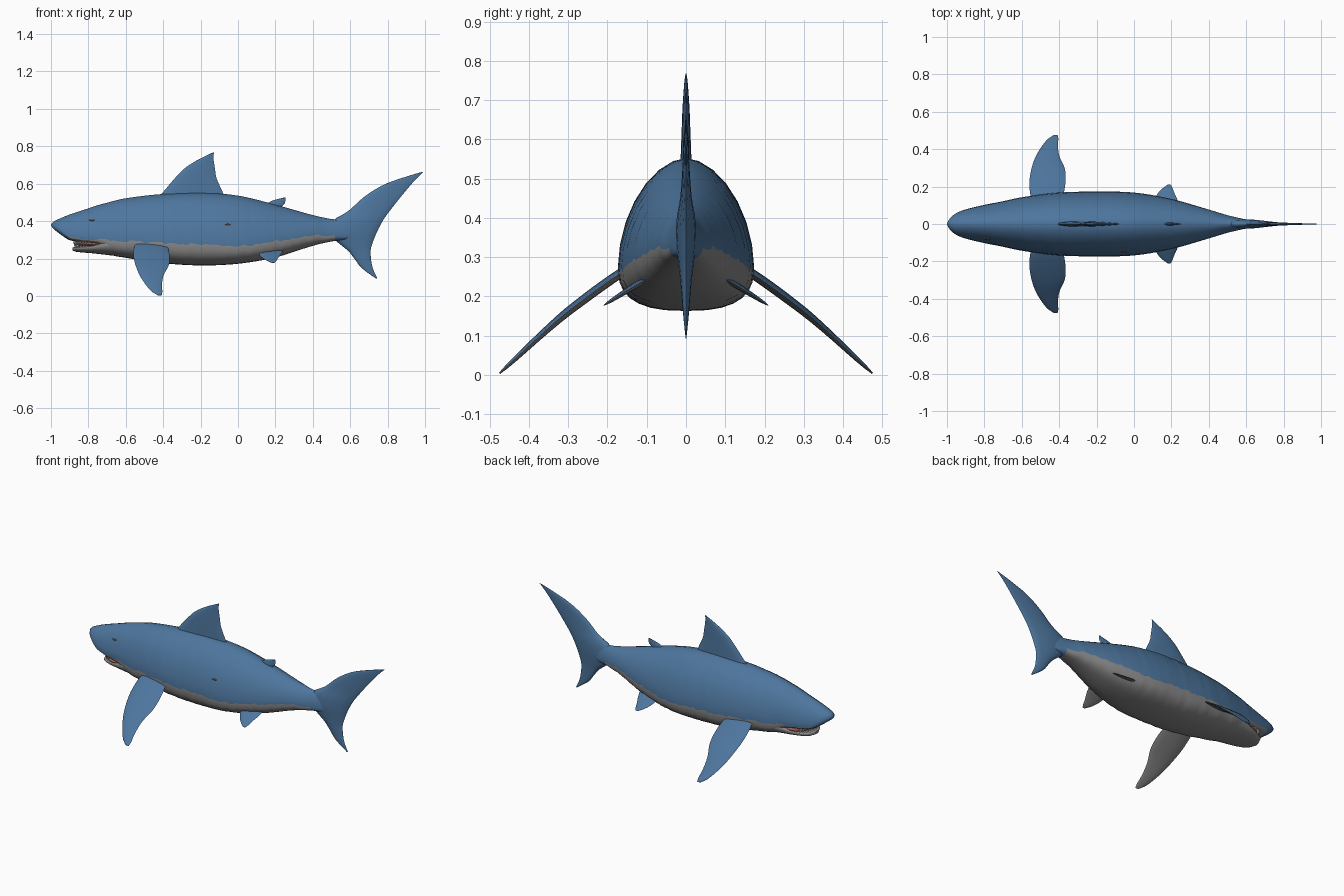
import bpy, bmesh, math, random
from mathutils import Vector

if "Cube" in bpy.data.objects:
    bpy.data.objects.remove(bpy.data.objects["Cube"])

random.seed(4)


def material(name, rgb):
    m = bpy.data.materials.new(name)
    m.diffuse_color = (*rgb, 1)
    m.use_nodes = True
    m.node_tree.nodes["Principled BSDF"].inputs["Base Color"].default_value = m.diffuse_color
    return m


BLUE = material("back_blue", (0.075, 0.18, 0.34))
GREY = material("belly_grey", (0.25, 0.25, 0.255))
RED = material("gum_red", (0.33, 0.11, 0.07))
WHITE = material("tooth_white", (0.8, 0.8, 0.76))


def interp(rows, s):
    """Smooth interpolation of table rows keyed by their first column."""
    n = len(rows)
    i = 0
    while i < n - 2 and s > rows[i + 1][0]:
        i += 1
    a, b = rows[i], rows[i + 1]
    p, q = rows[max(i - 1, 0)], rows[min(i + 2, n - 1)]
    h = b[0] - a[0]
    t = min(max((s - a[0]) / h, 0), 1)
    out = []
    for c in range(1, len(a)):
        m0 = (b[c] - p[c]) / (b[0] - p[0]) * h
        m1 = (q[c] - a[c]) / (q[0] - a[0]) * h
        out.append((2*t**3 - 3*t*t + 1) * a[c] + (t**3 - 2*t*t + t) * m0
                   + (3*t*t - 2*t**3) * b[c] + (t**3 - t*t) * m1)
    return out


def loft(name, rings, mats, rule=None, angle=50):
    """Skin closed rings and cap both ends."""
    bm = bmesh.new()
    vs = [[bm.verts.new(p) for p in r] for r in rings]
    n = len(rings[0])
    for a, b in zip(vs, vs[1:]):
        for k in range(n):
            bm.faces.new((a[k], a[(k + 1) % n], b[(k + 1) % n], b[k]))
    bm.faces.new(vs[0])
    bm.faces.new(vs[-1])
    # paint ring segments by position before any reordering
    bmesh.ops.recalc_face_normals(bm, faces=bm.faces)
    bm.normal_update()
    for i, f in enumerate(bm.faces):
        f.smooth = True
        if rule:
            f.material_index = rule(f, i % n)
    me = bpy.data.meshes.new(name)
    bm.to_mesh(me)
    bm.free()
    for m in mats:
        me.materials.append(m)
    ob = bpy.data.objects.new(name, me)
    bpy.context.collection.objects.link(ob)
    bpy.ops.object.select_all(action='DESELECT')
    ob.select_set(True)
    bpy.context.view_layer.objects.active = ob
    bpy.ops.object.shade_smooth_by_angle(angle=math.radians(angle))
    return ob


SIDES = 28


def egg_ring(x, top, bottom, waist, w, up=1.8, low=2.6):
    """Egg section, widest at the waist height."""
    pts = []
    for k in range(SIDES):
        a = 2 * math.pi * k / SIDES
        c, s = math.cos(a), math.sin(a)
        e, h = (up, top - waist) if s >= 0 else (low, waist - bottom)
        pts.append((x, w * math.copysign(abs(c) ** (2 / e), c),
                    waist + h * math.copysign(abs(s) ** (2 / e), s)))
    return pts


# Body: x, top, bottom, waist (colour border), half width
BODY = [(-1.0, .383, .375, .379, .004), (-.985, .398, .357, .372, .03),
        (-.95, .415, .330, .350, .058), (-.9, .435, .298, .318, .078),
        (-.8, .468, .284, .304, .102), (-.76, .482, .278, .303, .11),
        (-.69, .501, .224, .298, .124), (-.6, .522, .204, .293, .143),
        (-.4, .545, .175, .283, .168), (-.2, .552, .163, .274, .173),
        (0, .536, .172, .268, .168), (.2, .488, .206, .292, .134),
        (.4, .432, .268, .322, .077), (.5, .411, .291, .325, .047),
        (.58, .405, .30, .322, .028), (.66, .38, .31, .34, .006)]
rings = []
for i in range(85):
    u = i / 84
    x = -1 + 1.66 * (u * .8 + u * u * .2)
    top, bottom, waist, w = interp(BODY, x)
    if -.85 < x < .5:
        waist += random.uniform(-.007, .007)
    rings.append(egg_ring(x, top, bottom, waist, w))


def belly_rule(f, k):
    x = f.calc_center_median().x
    return 1 if k >= SIDES // 2 and -.91 < x < .53 else 0


loft("body", rings, [BLUE, GREY], belly_rule)

# Lower jaw
JAW = [(-.885, .258, .243, .252, .02), (-.875, .263, .238, .256, .05),
       (-.84, .266, .233, .258, .077), (-.78, .272, .228, .264, .099),
       (-.70, .290, .219, .28, .119), (-.6, .285, .208, .28, .135)]
loft("lower_jaw", [egg_ring(x, *interp(JAW, x), 2.6, 2.4) for x in
                   [-.885 + .285 * i / 16 for i in range(17)]], [GREY])


def ellipsoid(name, loc, scale, mat):
    bpy.ops.mesh.primitive_uv_sphere_add(segments=16, ring_count=8, location=loc)
    ob = bpy.context.object
    ob.name = name
    ob.scale = scale
    ob.data.materials.append(mat)
    bpy.ops.object.shade_smooth()


# Mouth lining and two rows of teeth
ellipsoid("mouth_lining", (-.775, 0, .276), (.085, .103, .019), RED)


def tooth_row(name, z, length, cx, rx, ry, count):
    bm = bmesh.new()
    for i in range(count):
        a = math.radians(-85 + 170 * i / (count - 1))
        x, y = cx - rx * math.cos(a), ry * math.sin(a)
        base = [bm.verts.new((x + .007 * math.cos(b), y + .007 * math.sin(b), z))
                for b in (0, math.pi / 2, math.pi, 1.5 * math.pi)]
        tip = bm.verts.new((x, y, z + length))
        bm.faces.new(base)
        for k in range(4):
            bm.faces.new((base[k], base[(k + 1) % 4], tip))
    bmesh.ops.recalc_face_normals(bm, faces=bm.faces)
    me = bpy.data.meshes.new(name)
    bm.to_mesh(me)
    bm.free()
    me.materials.append(WHITE)
    bpy.context.collection.objects.link(bpy.data.objects.new(name, me))


tooth_row("upper_teeth", .291, -.025, -.79, .085, .085, 17)
tooth_row("lower_teeth", .260, .018, -.785, .083, .083, 15)

# Small reddish marks on one flank
for x, z in ((-.78, .405), (-.055, .382), (.595, .382)):
    top, bottom, waist, w = interp(BODY, x)
    y = w * (1 - min(1, (z - waist) / (top - waist)) ** 1.8) ** (1 / 1.8)
    ellipsoid("flank_mark", (x, -y, z), (.016, .004, .004), RED)


def fin(name, rows, place, mats=(BLUE,), rule=None, steps=18):
    """Rows: span position, leading x, trailing x, half thickness."""
    s0, s1 = rows[0][0], rows[-1][0]
    rings = []
    for i in range(steps + 1):
        s = s0 + (s1 - s0) * i / steps
        lead, trail, th = interp(rows, s)
        ring = []
        for k in range(14):
            a = 2 * math.pi * k / 14
            u = (1 - math.cos(a)) / 2
            ring.append(place(s, lead + (trail - lead) * u,
                              th * math.sin(a) * (1.25 - .6 * u)))
        rings.append(ring)
    loft(name, rings, mats, rule, 75)


def upright(s, x, off):
    return (x, off, s)


fin("dorsal_fin", [(.49, -.46, -.06, .017), (.55, -.405, -.08, .014),
                   (.63, -.337, -.115, .011), (.68, -.288, -.123, .009),
                   (.725, -.22, -.13, .006), (.75, -.17, -.131, .004),
                   (.768, -.132, -.128, .001)], upright)
fin("rear_dorsal_fin", [(.44, .11, .22, .012), (.475, .14, .232, .010),
                        (.495, .16, .25, .007), (.51, .185, .253, .005),
                        (.526, .246, .253, .001)], upright)
fin("tail_fin", [(.093, .737, .745, .001), (.15, .66, .72, .007),
                 (.2, .622, .711, .011), (.245, .585, .709, .015),
                 (.285, .535, .72, .02), (.34, .49, .742, .026),
                 (.405, .51, .776, .023), (.45, .585, .808, .015),
                 (.53, .675, .871, .009), (.595, .78, .925, .006),
                 (.635, .89, .962, .003), (.663, .984, .992, .001)], upright, steps=30)

# Paired fins: blue above, grey below
PECTORAL = [(.13, -.545, -.385, .011), (.165, -.556, -.375, .012),
            (.24, -.558, -.365, .012), (.30, -.547, -.371, .011),
            (.36, -.526, -.398, .009), (.42, -.49, -.407, .007),
            (.455, -.46, -.404, .005), (.475, -.43, -.408, .002)]
PELVIC = [(.07, .085, .25, .009), (.13, .108, .232, .008),
          (.17, .132, .214, .006), (.195, .158, .205, .004), (.21, .18, .196, .001)]
PECTORAL_DROP = [(.13, .281), (.17, .257), (.25, .200), (.33, .137), (.475, .004)]
PELVIC_DROP = [(.07, .262), (.13, .227), (.21, .177)]


def underside(f, k):
    return 0 if f.normal.z > 0 else 1


for side, label in ((-1, "right"), (1, "left")):
    for part, rows, drop in (("pectoral", PECTORAL, PECTORAL_DROP),
                             ("pelvic", PELVIC, PELVIC_DROP)):
        def sloped(s, x, off):
            return (x, side * (s + off * .6), interp(drop, s)[0] + off * .8)
        fin(f"{part}_fin_{label}", rows, sloped, (BLUE, GREY), underside)
